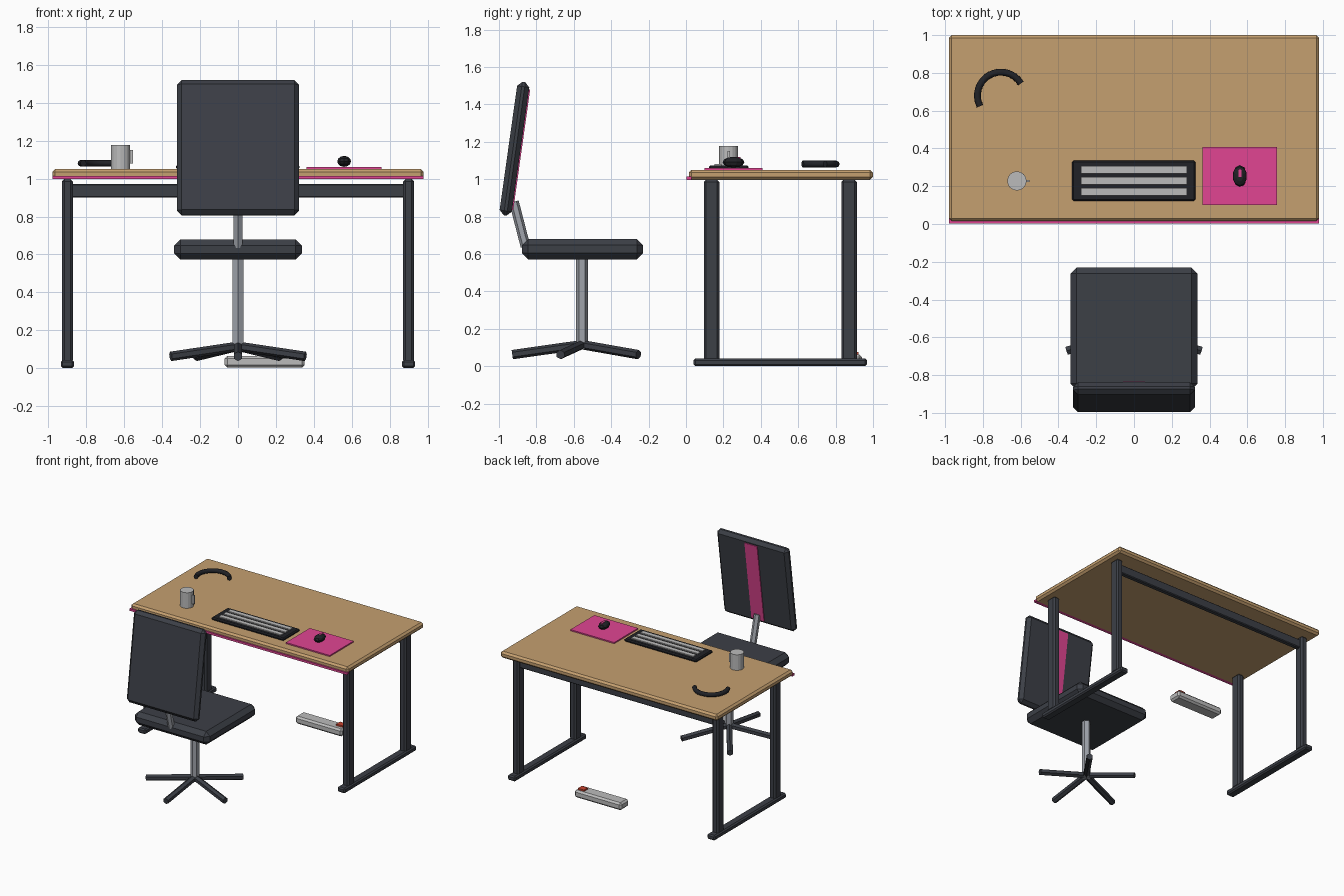
import bpy, math
from mathutils import Vector

if "Cube" in bpy.data.objects:
    bpy.data.objects.remove(bpy.data.objects["Cube"])


def material(name, rgb):
    m = bpy.data.materials.new(name)
    m.diffuse_color = (*rgb, 1)
    m.use_nodes = True
    m.node_tree.nodes["Principled BSDF"].inputs["Base Color"].default_value = m.diffuse_color
    return m


DARK = material("dark_grey", (0.045, 0.05, 0.062))
BLACK = material("black", (0.015, 0.016, 0.02))
WOOD = material("wood", (0.56, 0.35, 0.16))
PINK = material("pink", (0.75, 0.06, 0.29))
METAL = material("metal", (0.35, 0.37, 0.41))
PALE = material("pale_grey", (0.5, 0.5, 0.5))
RED = material("red", (0.6, 0.06, 0.03))


def finish(name, mat):
    ob = bpy.context.object
    ob.name = name
    ob.data.materials.append(mat)
    return ob


def box(name, x, y, z, mat, bevel=0.0, tilt=0.0):
    """Box from (min, max) ranges, chamfered, tilted about x."""
    r = (x, y, z)
    bpy.ops.mesh.primitive_cube_add(size=1, location=[(a + b) / 2 for a, b in r])
    ob = finish(name, mat)
    ob.scale = [b - a for a, b in r]
    bpy.ops.object.transform_apply(location=False, rotation=False, scale=True)
    ob.rotation_euler.x = tilt
    if bevel:
        m = ob.modifiers.new("chamfer", "BEVEL")
        m.width, m.segments = bevel, 1
    return ob


def rod(name, a, b, radius, mat, sides=6):
    """Straight prism between two points."""
    a, b = Vector(a), Vector(b)
    bpy.ops.mesh.primitive_cylinder_add(vertices=sides, radius=radius,
                                        depth=(b - a).length, location=(a + b) / 2)
    ob = finish(name, mat)
    ob.rotation_euler = (b - a).to_track_quat('Z', 'Y').to_euler()
    return ob


# Desk top with coloured front strip
box("desk_top", (-0.98, 0.98), (0.015, 1.0), (0.997, 1.05), WOOD, 0.015)
box("desk_edge_strip", (-0.98, 0.98), (0.003, 0.03), (0.997, 1.014), PINK)

# Desk frame
for side, s in (("left", -1), ("right", 1)):
    cx = 0.9 * s
    for end, y in (("front", 0.137), ("rear", 0.872)):
        box(f"{side}_{end}_leg", (cx - 0.028, cx + 0.028), (y - 0.041, y + 0.041),
            (0.03, 0.998), DARK, 0.012)
    box(f"{side}_foot", (cx - 0.035, cx + 0.035), (0.04, 0.967), (0, 0.042), DARK, 0.01)
box("rear_crossbar", (-0.88, 0.88), (0.852, 0.892), (0.9, 0.972), DARK, 0.006)

# Keyboard
box("keyboard_base", (-0.328, 0.325), (0.122, 0.335), (1.05, 1.073), BLACK, 0.008)
for i in range(3):
    y = 0.171 + i * 0.058
    box(f"key_row_{i + 1}", (-0.28, 0.28), (y - 0.019, y + 0.019), (1.065, 1.081), PALE)

# Mouse and pad
box("mouse_pad", (0.362, 0.757), (0.1, 0.408), (1.049, 1.06), PINK)
bpy.ops.mesh.primitive_uv_sphere_add(segments=10, ring_count=6, radius=1,
                                     location=(0.56, 0.254, 1.091))
finish("mouse", BLACK).scale = (0.038, 0.058, 0.029)
box("mouse_wheel", (0.553, 0.568), (0.25, 0.292), (1.1, 1.12), PINK)

# Mug
rod("mug", (-0.62, 0.228, 1.05), (-0.62, 0.228, 1.177), 0.051, PALE, 16)
box("mug_handle", (-0.58, -0.553), (0.222, 0.234), (1.08, 1.15), PALE)

# Headband: half ring swept from a round section
cu = bpy.data.curves.new("headband", "CURVE")
cu.dimensions = '3D'
cu.bevel_depth, cu.bevel_resolution, cu.use_fill_caps = 0.018, 2, True
sp = cu.splines.new("POLY")
sp.points.add(16)
for i, p in enumerate(sp.points):
    t = math.radians(31 + 176 * i / 16)
    p.co = (-0.705 + 0.124 * math.cos(t), 0.68 + 0.124 * math.sin(t), 1.081, 1)
cu.materials.append(BLACK)
bpy.context.collection.objects.link(bpy.data.objects.new("headband", cu))

# Power strip on the floor
box("power_strip", (-0.07, 0.352), (0.832, 0.94), (0.003, 0.064), PALE, 0.014)
box("power_switch", (0.275, 0.33), (0.872, 0.922), (0.055, 0.077), RED)

# Chair seat and backrest
box("seat", (-0.337, 0.337), (-0.877, -0.23), (0.572, 0.68), DARK, 0.033)
tilt = math.radians(-8)
box("backrest", (-0.322, 0.322), (-0.95, -0.884), (0.803, 1.523), DARK, 0.025, tilt)
stripe = box("backrest_stripe", (-0.057, 0.057), (-0.005, 0.005), (-0.325, 0.325), PINK, 0, tilt)
stripe.location = (0, -0.917 + 0.034 * math.cos(tilt), 1.163 + 0.034 * math.sin(tilt))
rod("backrest_support", (0, -0.92, 0.88), (0, -0.858, 0.64), 0.026, METAL)

# Chair column and five-arm base
HUB = (0, -0.556, 0.115)
rod("chair_column", (0, -0.556, 0.09), (0, -0.556, 0.58), 0.033, METAL)
for k in range(5):
    t = math.radians(-90 + 72 * k)
    rod(f"base_arm_{k + 1}", HUB,
        (0.373 * math.cos(t), HUB[1] + 0.373 * math.sin(t), 0.062), 0.025, DARK)
